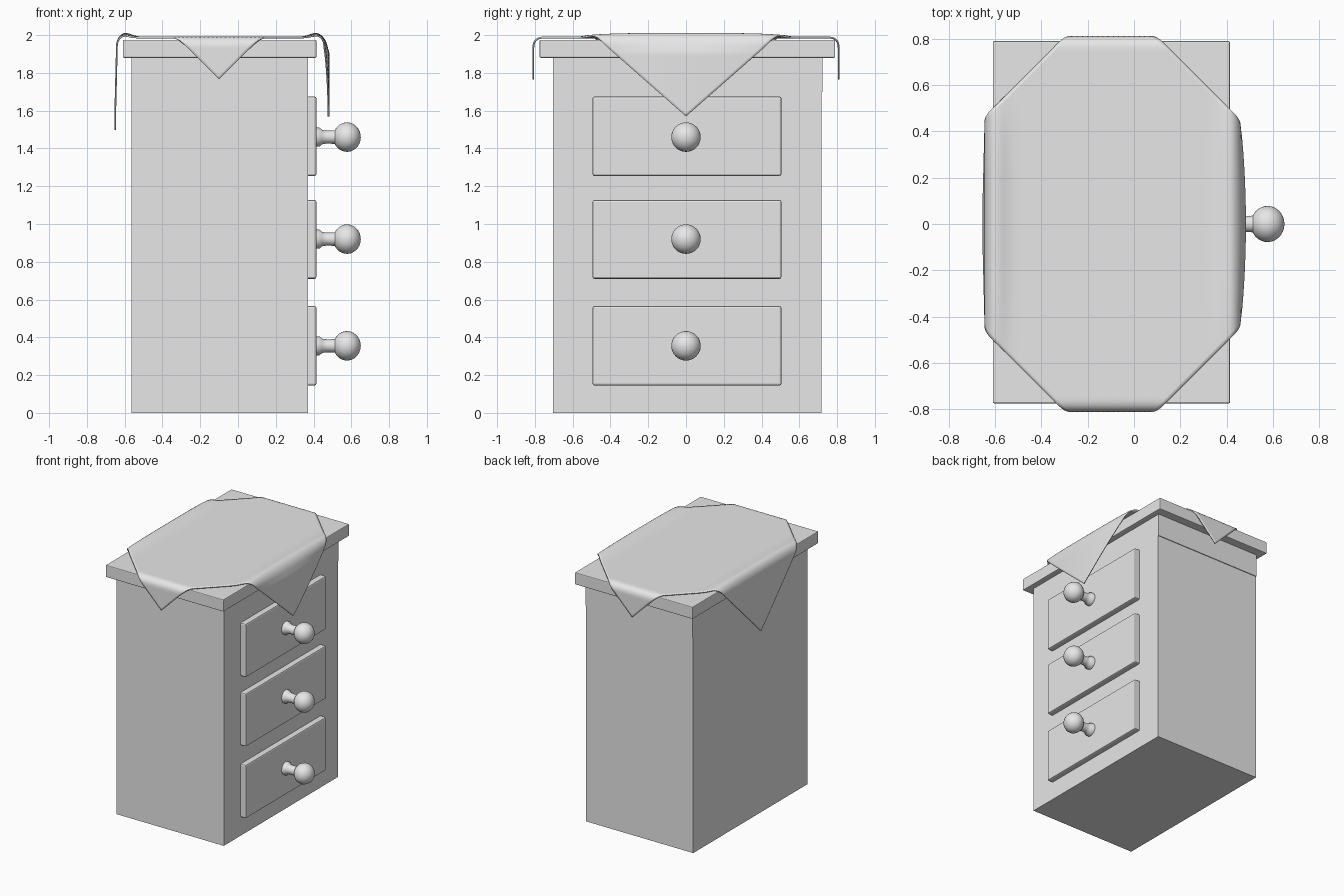
import bpy, bmesh, math
from mathutils import Matrix

cube = bpy.data.objects.get("Cube")
if cube:
    bpy.data.objects.remove(cube, do_unlink=True)

# single grey material
grey = bpy.data.materials.new("plain grey")
grey.use_nodes = True
colour = (0.8, 0.8, 0.8, 1)
grey.diffuse_color = colour
grey.node_tree.nodes["Principled BSDF"].inputs["Base Color"].default_value = colour


def finish(name, bm, smooth=False):
    mesh = bpy.data.meshes.new(name)
    bmesh.ops.recalc_face_normals(bm, faces=bm.faces)
    bm.to_mesh(mesh)
    bm.free()
    mesh.materials.append(grey)
    ob = bpy.data.objects.new(name, mesh)
    bpy.context.scene.collection.objects.link(ob)
    if smooth:
        bpy.ops.object.select_all(action="DESELECT")
        ob.select_set(True)
        bpy.context.view_layer.objects.active = ob
        bpy.ops.object.shade_smooth_by_angle(angle=math.radians(45))
    return ob


def box(name, x, y, z, bevel=0):
    bm = bmesh.new()
    size = Matrix.Diagonal((x[1] - x[0], y[1] - y[0], z[1] - z[0], 1))
    centre = Matrix.Translation((sum(x) / 2, sum(y) / 2, sum(z) / 2))
    bmesh.ops.create_cube(bm, size=1, matrix=centre @ size)
    ob = finish(name, bm)
    if bevel:
        mod = ob.modifiers.new("edge", "BEVEL")
        mod.width, mod.segments = bevel, 2
    return ob


def knob(name, z, sides=32):
    # neck profile, then a round ball, turned about the x axis
    profile = [(0.41, 0), (0.41, 0.05), (0.432, 0.05), (0.445, 0.038),
               (0.47, 0.034), (0.515, 0.036)]
    for i in range(13):
        a = math.radians(150 - i * 12.5)
        profile.append((0.577 + 0.073 * math.cos(a), 0.078 * math.sin(a)))
    bm = bmesh.new()
    verts = [bm.verts.new((x, 0, z + r)) for x, r in profile]
    edges = [bm.edges.new(pair) for pair in zip(verts, verts[1:])]
    bmesh.ops.spin(bm, geom=verts + edges, cent=(0, 0, z), axis=(1, 0, 0),
                   angle=math.tau, steps=sides, use_merge=True)
    bmesh.ops.remove_doubles(bm, verts=bm.verts, dist=0.0005)
    finish(name, bm, smooth=True)


# cabinet
box("cabinet_body", (-0.565, 0.37), (-0.705, 0.717), (0, 1.885))
box("back_strip", (-0.565, 0.37), (0.71, 0.723), (1.7, 1.885))
box("cabinet_top", (-0.61, 0.415), (-0.775, 0.79), (1.88, 1.975), 0.006)

# drawers with knobs
for label, low, high, mid in (("lower", 0.145, 0.565, 0.355),
                              ("middle", 0.71, 1.127, 0.92),
                              ("upper", 1.255, 1.675, 1.46)):
    box(label + "_drawer", (0.36, 0.415), (-0.495, 0.505), (low, high), 0.01)
    knob(label + "_knob", mid)


# draped cloth: a square turned by 45 degrees, folded over the four top edges
BEND = 0.045


def fold(p, edge):
    """Return position and drop of a point bent round an edge."""
    s = p - (edge - BEND)
    if s <= 0:
        return p, 0
    a = min(s / BEND, math.pi / 2)
    rest = max(0, s - BEND * math.pi / 2)
    return edge - BEND + BEND * math.sin(a), BEND * (1 - math.cos(a)) + rest


def drape(co):
    x, y = co.x, co.y
    right = x > -0.1
    side = 1 if right else -1
    edge_x = 0.455 if right else 0.64
    nx, drop_x = fold(abs(x) if x * side > 0 else 0, edge_x)
    ny, drop_y = fold(abs(y), 0.808)
    new_x = side * nx if x * side > 0 else x
    if right:
        drop_x *= 0.88
        new_x += 0.024 * min(1, drop_x / 0.08) * max(0, 1 - (y / 0.45) ** 2)
    else:
        new_x -= 0.01 * min(1, drop_x / 0.4)
    # slight lift of the cloth just before the long edges
    lift = 0.02 * math.exp(-((x * side - edge_x + 0.04) / 0.05) ** 2)
    lift *= max(0, 1 - (y / 0.6) ** 4) if drop_x < 0.06 else 0.3
    co.x, co.y = new_x, math.copysign(ny, y)
    co.z = 1.987 + lift - drop_x - drop_y


bm = bmesh.new()
half = 1.01 / math.sqrt(2)
bmesh.ops.create_grid(bm, x_segments=90, y_segments=90, size=half,
                      matrix=Matrix.Translation((-0.1, 0, 0)) @ Matrix.Rotation(math.pi / 4, 4, "Z"))
for v in bm.verts:
    drape(v.co)
cloth = finish("draped_cloth", bm, smooth=True)
thick = cloth.modifiers.new("thickness", "SOLIDIFY")
thick.thickness = 0.009
thick.offset = 0
